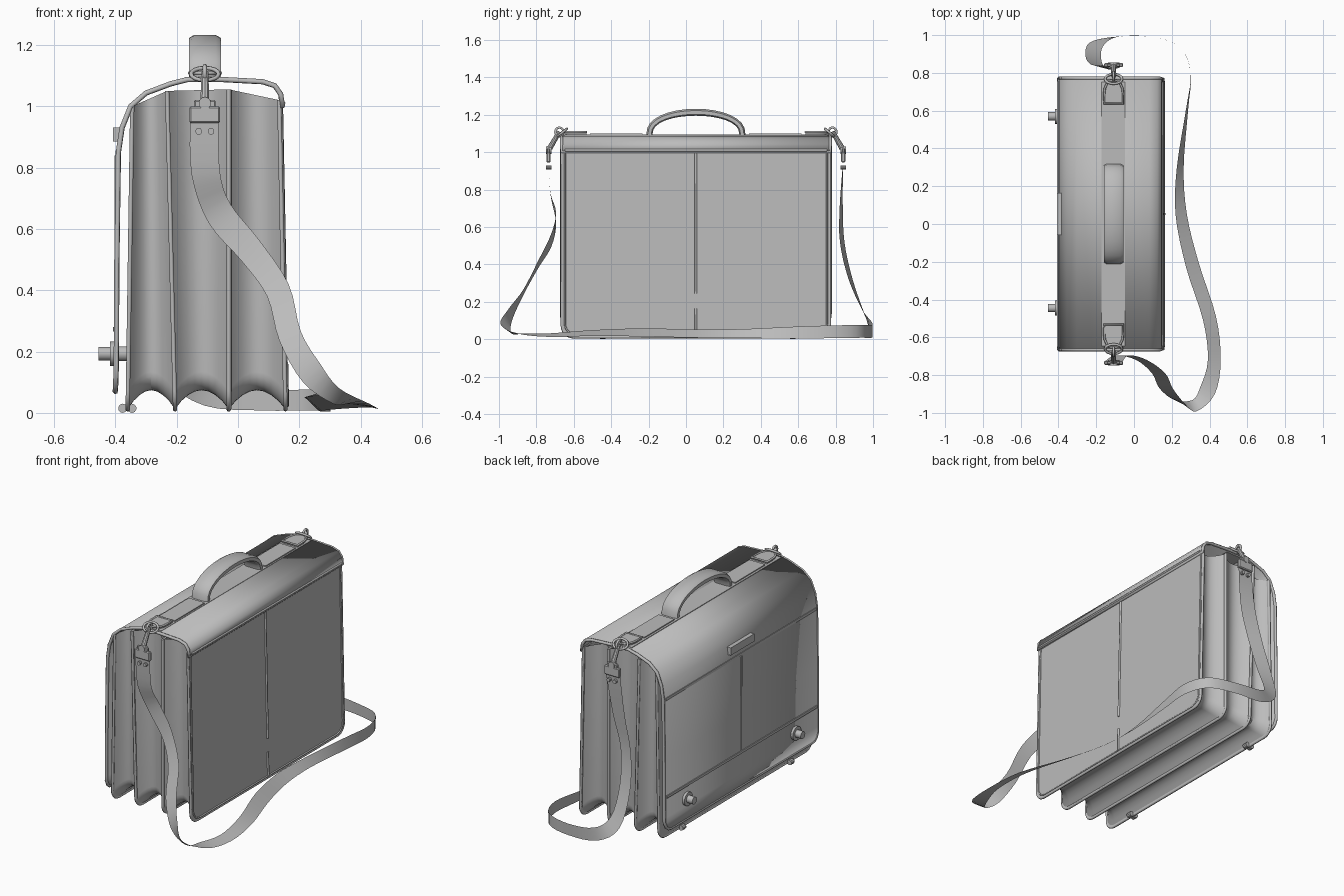
import bpy, bmesh, math
from mathutils import Vector

if "Cube" in bpy.data.objects:
    bpy.data.objects.remove(bpy.data.objects["Cube"])

grey = bpy.data.materials.new("plain grey")
grey.use_nodes = True
grey.diffuse_color = (0.5, 0.5, 0.5, 1)
grey.node_tree.nodes["Principled BSDF"].inputs["Base Color"].default_value = (0.5, 0.5, 0.5, 1)

MID, HALF = 0.053, 0.715      # centre and half length of the bag along y
GRIP_X = -0.108               # line of the handle and strap fittings
parts = []


def finish(name, bm):
    bmesh.ops.recalc_face_normals(bm, faces=bm.faces)
    mesh = bpy.data.meshes.new(name)
    bm.to_mesh(mesh)
    bm.free()
    mesh.materials.append(grey)
    obj = bpy.data.objects.new(name, mesh)
    bpy.context.collection.objects.link(obj)
    parts.append(obj)
    return obj


def loft(name, rows, ring=False, caps=False):
    """Skin a list of equally long point rows."""
    bm = bmesh.new()
    grid = [[bm.verts.new(p) for p in row] for row in rows]
    n = len(rows[0])
    for a, b in zip(grid, grid[1:]):
        for i in range(n if ring else n - 1):
            j = (i + 1) % n
            bm.faces.new((a[i], a[j], b[j], b[i]))
    if caps:
        bm.faces.new(grid[0])
        bm.faces.new(grid[-1])
    return finish(name, bm)


def box(name, x, y, z, bevel=0.0):
    """Box given by its (low, high) limits on each axis."""
    bm = bmesh.new()
    bmesh.ops.create_cube(bm, size=1)
    for v in bm.verts:
        v.co = [lo + (c + 0.5) * (hi - lo) for c, (lo, hi) in zip(v.co, (x, y, z))]
    if bevel:
        bmesh.ops.bevel(bm, geom=bm.edges[:], offset=bevel, segments=1, affect='EDGES')
    return finish(name, bm)


def rod(name, a, b, r1, r2=None, sides=16):
    """Cylinder or cone from point a to point b."""
    a, b = Vector(a), Vector(b)
    turn = (b - a).to_track_quat('Z', 'Y').to_matrix().to_4x4()
    turn.translation = (a + b) / 2
    bm = bmesh.new()
    bmesh.ops.create_cone(bm, cap_ends=True, segments=sides, radius1=r1,
                          radius2=r1 if r2 is None else r2,
                          depth=(b - a).length, matrix=turn)
    return finish(name, bm)


def piping(name, pts, r, closed=False):
    """Thin tube along a path."""
    curve = bpy.data.curves.new(name, 'CURVE')
    curve.dimensions = '3D'
    curve.bevel_depth, curve.bevel_resolution = r, 1
    curve.use_fill_caps = True
    line = curve.splines.new('POLY')
    line.points.add(len(pts) - 1)
    for p, co in zip(line.points, pts):
        p.co = (*co, 1)
    line.use_cyclic_u = closed
    curve.materials.append(grey)
    obj = bpy.data.objects.new(name, curve)
    bpy.context.collection.objects.link(obj)
    return obj


def u_path(bottom_x, top_x, top_z, inset=0.0, r=0.06):
    """U outline in the y-z plane, leaning from bottom_x to top_x."""
    low, half = 0.012 + inset, HALF - inset
    right = [(half, top_z)] + [
        (half - r + r * math.cos(a), low + r - r * math.sin(a))
        for a in (math.pi / 12 * i for i in range(7))]
    flat = [(-y, z) for y, z in right] + [(y, z) for y, z in reversed(right)]
    return [(bottom_x + (top_x - bottom_x) * z, MID + y, z) for y, z in flat]


# Four stiff panels: (name, bottom x, top x, top z)
panels = [("front_panel", -0.36, -0.345, 1.0), ("front_divider", -0.205, -0.23, 1.05),
          ("rear_divider", -0.03, -0.03, 1.055), ("back_panel", 0.155, 0.135, 1.02)]
for name, xb, xt, top in panels:
    loft(name, [u_path(xb + t, xt + t, top) for t in (-0.006, 0.006)], True, True)
    piping(name + "_edging", u_path(xb, xt, top), 0.008)

# Pleated gusset between neighbouring panels
STEPS = 8
for i, (a, b) in enumerate(zip(panels, panels[1:])):
    rows = []
    for s in range(STEPS + 1):
        t = s / STEPS
        xb, xt, top = (a[k] + (b[k] - a[k]) * t for k in (1, 2, 3))
        rows.append(u_path(xb, xt, top, 0.062 * math.sin(math.pi * t) ** 0.85))
    loft(f"gusset_pleat_{i + 1}", rows)

# Flap running from the back panel, over the top and down the front
profile = [(0.145, 1.0), (0.139, 1.04), (0.12, 1.067), (0.08, 1.08), (-0.05, 1.087),
           (-0.165, 1.087), (-0.22, 1.073), (-0.3, 1.043), (-0.35, 1.0), (-0.378, 0.93),
           (-0.39, 0.85), (-0.395, 0.5), (-0.397, 0.15), (-0.398, 0.12), (-0.399, 0.09),
           (-0.4, 0.075), (-0.4, 0.07)]
R = 0.06


def flap_half(z):
    d = max(0.0, 0.07 + R - z)
    return HALF + 0.003 - R + math.sqrt(max(0.0, R * R - d * d))


flap = loft("flap", [[(x, MID - flap_half(z), z), (x, MID + flap_half(z), z)] for x, z in profile])
thick = flap.modifiers.new("thickness", 'SOLIDIFY')
thick.thickness, thick.offset = 0.012, 0
edge = [(x, MID - flap_half(z), z) for x, z in profile]
edge += [(x, 2 * MID - y, z) for x, y, z in reversed(edge)]
piping("flap_edging", edge, 0.009, True)

# Raised seams and label plate on the flap front
box("flap_lower_seam", (-0.407, -0.396), (MID - 0.705, MID + 0.705), (0.265, 0.28))
box("flap_upper_seam", (-0.399, -0.385), (MID - 0.705, MID + 0.705), (0.84, 0.855))
box("flap_centre_seam", (-0.403, -0.389), (MID - 0.005, MID + 0.005), (0.28, 0.84))
box("label_plate", (-0.408, -0.38), (MID - 0.11, MID + 0.11), (0.885, 0.93))

# Seams on the back panel
piping("back_top_seam", [(0.148, MID - 0.7, 1.01), (0.148, MID + 0.7, 1.01)], 0.007)
inner = [(x + 0.006, MID + (y - MID) * 0.98, z + 0.012 * (z < 0.1))
         for x, y, z in u_path(0.155, 0.135, 1.0)]
piping("back_frame_seam", inner, 0.005)
for i, (lo, hi) in enumerate(((0.02, 0.165), (0.245, 1.0))):
    piping(f"back_centre_seam_{i + 1}",
           [(0.161 - 0.02 * z, MID, z) for z in (lo, hi)], 0.007)

# Clasps and feet
for side, y in (("right", -0.445), ("left", 0.57)):
    rod(side + "_clasp_knob", (-0.455, y, 0.193), (-0.41, y, 0.193), 0.022)
    rod(side + "_clasp_disc", (-0.417, y, 0.193), (-0.4, y, 0.193), 0.04)
    rod(side + "_clasp_base", (-0.4, y, 0.193), (-0.36, y, 0.193), 0.024)
    for x in (-0.376, -0.346):
        rod(side + "_foot", (x, y - 0.015, 0.015), (x, y + 0.015, 0.015), 0.015, sides=10)

# Reinforcing strip and plates along the top
box("top_strip", (-0.172, -0.048), (MID - 0.7, MID + 0.7), (1.08, 1.095))
for side, s in (("right", -1), ("left", 1)):
    ends = sorted((MID + s * 0.285, MID + s * 0.565))
    box(side + "_handle_plate", (-0.16, -0.056), ends, (1.09, 1.101))

# Arched handle with chamfered edges
section = [(-0.052, 0.2), (-0.052, 0.75), (-0.036, 1), (0.036, 1),
           (0.052, 0.75), (0.052, 0.2), (0.036, 0), (-0.036, 0)]
rows = []
for i in range(17):
    a = math.pi * i / 16
    c, s = math.cos(a), math.sin(a) ** 0.85 if 0 < i < 16 else 0
    rows.append([(GRIP_X + dx, MID - c * (0.232 + 0.033 * k), 1.095 + s * (0.1 + 0.037 * k))
                 for dx, k in section])
loft("handle", rows, True, True)

# Strap fittings at both ends
for side, s in (("right", -1), ("left", 1)):
    def at(x, out, z):
        return (GRIP_X + x, MID + s * out, z)

    # tongue-shaped tab
    tab = [(-0.05, 0.585), (0.05, 0.585), (0.05, 0.64)]
    tab += [(0.05 * math.cos(a), 0.64 + 0.07 * math.sin(a))
            for a in (math.pi / 8 * i for i in range(1, 8))] + [(-0.05, 0.64)]
    loft(side + "_ring_tab", [[at(x, o, z) for x, o in tab] for z in (1.09, 1.108)], True, True)
    piping(side + "_tab_edging", [at(x, o, 1.108) for x, o in tab], 0.006, True)
    # ring, tilted down over the end
    ring = [at(0.045 * math.cos(a), 0.715 + 0.025 * math.sin(a), 1.105 - 0.02 * math.sin(a))
            for a in (math.pi / 8 * i for i in range(16))]
    piping(side + "_ring", ring, 0.007, True)
    # snap hook
    rod(side + "_hook_shank", at(0, 0.73, 1.11), at(0, 0.782, 1.02), 0.012, 0.015, 10)
    hook = [at(0, 0.73 + 0.022 * math.cos(a), 1.108 + 0.024 * math.sin(a))
            for a in (math.pi / 6 * i for i in range(12))]
    piping(side + "_hook", hook, 0.007, True)
    rod(side + "_swivel", at(0, 0.772, 1.01), at(0, 0.802, 1.01), 0.02)
    # strap end piece
    y = MID + s * 0.788
    box(side + "_strap_buckle", (GRIP_X - 0.05, GRIP_X + 0.05), (y - 0.011, y + 0.011),
        (0.945, 1.0), 0.005)
    box(side + "_buckle_neck", (GRIP_X - 0.035, GRIP_X + 0.035), (y - 0.008, y + 0.008),
        (0.995, 1.02), 0.004)
    for dx in (-0.02, 0.02):
        rod(side + "_rivet", at(dx, 0.772, 0.918), at(dx, 0.802, 0.918), 0.011, sides=10)

# Shoulder strap: centre point and half-width vector at each station
stations = [
    (-.11, -.735, .95, .047, 0, 0), (-.105, -.725, .78, .046, 0, .005),
    (-.06, -.695, .65, .036, 0, .03), (.04, -.72, .53, .028, 0, .035),
    (.13, -.79, .4, .035, 0, .02), (.17, -.87, .25, .035, 0, .015),
    (.24, -.94, .13, .028, -.01, .03), (.32, -.962, .055, .01, -.03, .025),
    (.39, -.88, .03, .038, -.02, 0), (.425, -.72, .022, .034, 0, -.01),
    (.4, -.5, .033, .034, .01, -.015), (.31, -.22, .036, .034, .01, -.022),
    (.25, .05, .03, .03, 0, -.022), (.245, .3, .03, .018, 0, -.024),
    (.28, .6, .036, .006, 0, -.032), (.3, .8, .04, 0, 0, -.034),
    (.24, .94, .042, 0, 0, -.034), (.08, .992, .042, 0, 0, -.034),
    (-.1, .99, .06, -.01, 0, -.036), (-.2, .95, .14, -.035, .01, -.022),
    (-.215, .88, .32, -.042, .012, -.004), (-.19, .835, .52, -.042, .012, 0),
    (-.14, .83, .72, -.045, .008, .006), (-.11, .84, .95, -.047, 0, 0)]
knots = [tuple(Vector(p[k:k + 3]) for k in (0, 3)) for p in stations]
knots = [knots[0]] + knots + [knots[-1]]


def blend(a, b, c, d, t):
    return 0.5 * (2 * b + (c - a) * t + (2 * a - 5 * b + 4 * c - d) * t * t
                  + (3 * b - a - 3 * c + d) * t ** 3)


rows = []
for k in range(len(knots) - 3):
    for i in range(4):
        p, w = (blend(*(q[m] for q in knots[k:k + 4]), i / 4) for m in (0, 1))
        rows.append([p - w, p + w])
rows.append([knots[-1][0] - knots[-1][1], knots[-1][0] + knots[-1][1]])
loft("shoulder_strap", rows)

# Smooth the curved parts and keep the edges sharp
bpy.ops.object.select_all(action='DESELECT')
for obj in parts:
    obj.select_set(True)
bpy.context.view_layer.objects.active = parts[0]
bpy.ops.object.shade_smooth_by_angle(angle=math.radians(30))
